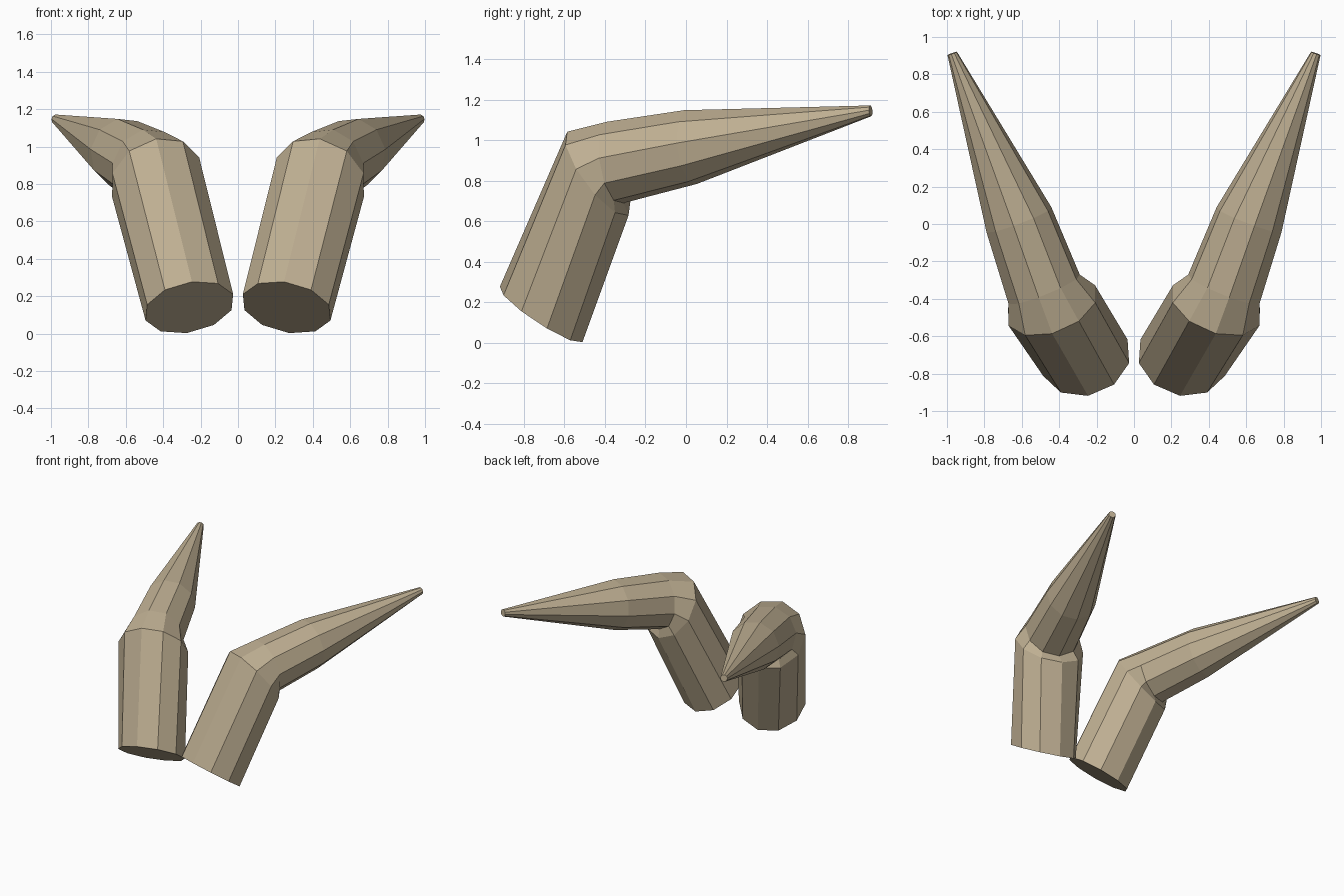
import bpy, bmesh, math
from mathutils import Vector

if "Cube" in bpy.data.objects:
    bpy.data.objects.remove(bpy.data.objects["Cube"])

SIDES = 10
# Cross-sections of one horn: centre, facing direction, radius
RINGS = [
    ((0.26, -0.715, 0.14), (0.18, 0.54, 0.82), 0.246),    # base
    ((0.44, -0.435, 0.835), (0.30, 0.76, 0.56), 0.256),   # bend, lower side
    ((0.48, -0.35, 0.89), (0.37, 0.92, 0.14), 0.207),     # bend, upper side
    ((0.615, 0.022, 0.966), (0.35, 0.92, 0.11), 0.187),   # middle of the taper
    ((0.972, 0.912, 1.145), (0.33, 0.94, 0.09), 0.027),   # tip
]


def ring_points(centre, normal, radius):
    n = Vector(normal).normalized()
    across = Vector((n.y, -n.x, 0)).normalized()
    up = across.cross(n)
    if up.z < 0:
        up = -up
    for i in range(SIDES):
        a = math.radians(-102) + 2 * math.pi * i / SIDES
        yield Vector(centre) + radius * (math.cos(a) * across + math.sin(a) * up)


def make_horn(name, side):
    bm = bmesh.new()
    loops = []
    for ring in RINGS:
        loops.append([bm.verts.new((p.x * side, p.y, p.z)) for p in ring_points(*ring)])
    # Bridge the sections
    for a, b in zip(loops, loops[1:]):
        for i in range(SIDES):
            j = (i + 1) % SIDES
            bm.faces.new((a[i], a[j], b[j], b[i]))
    # Close base and tip
    bm.faces.new(loops[0])
    bm.faces.new(loops[-1])
    bmesh.ops.recalc_face_normals(bm, faces=bm.faces)
    mesh = bpy.data.meshes.new(name)
    bm.to_mesh(mesh)
    bm.free()
    obj = bpy.data.objects.new(name, mesh)
    bpy.context.collection.objects.link(obj)
    return obj


# Bone-coloured pair of horns
bone = bpy.data.materials.new("bone")
bone.diffuse_color = (0.52, 0.43, 0.29, 1)
bone.use_nodes = True
bone.node_tree.nodes["Principled BSDF"].inputs["Base Color"].default_value = bone.diffuse_color
for name, side in (("right_horn", 1), ("left_horn", -1)):
    make_horn(name, side).data.materials.append(bone)
